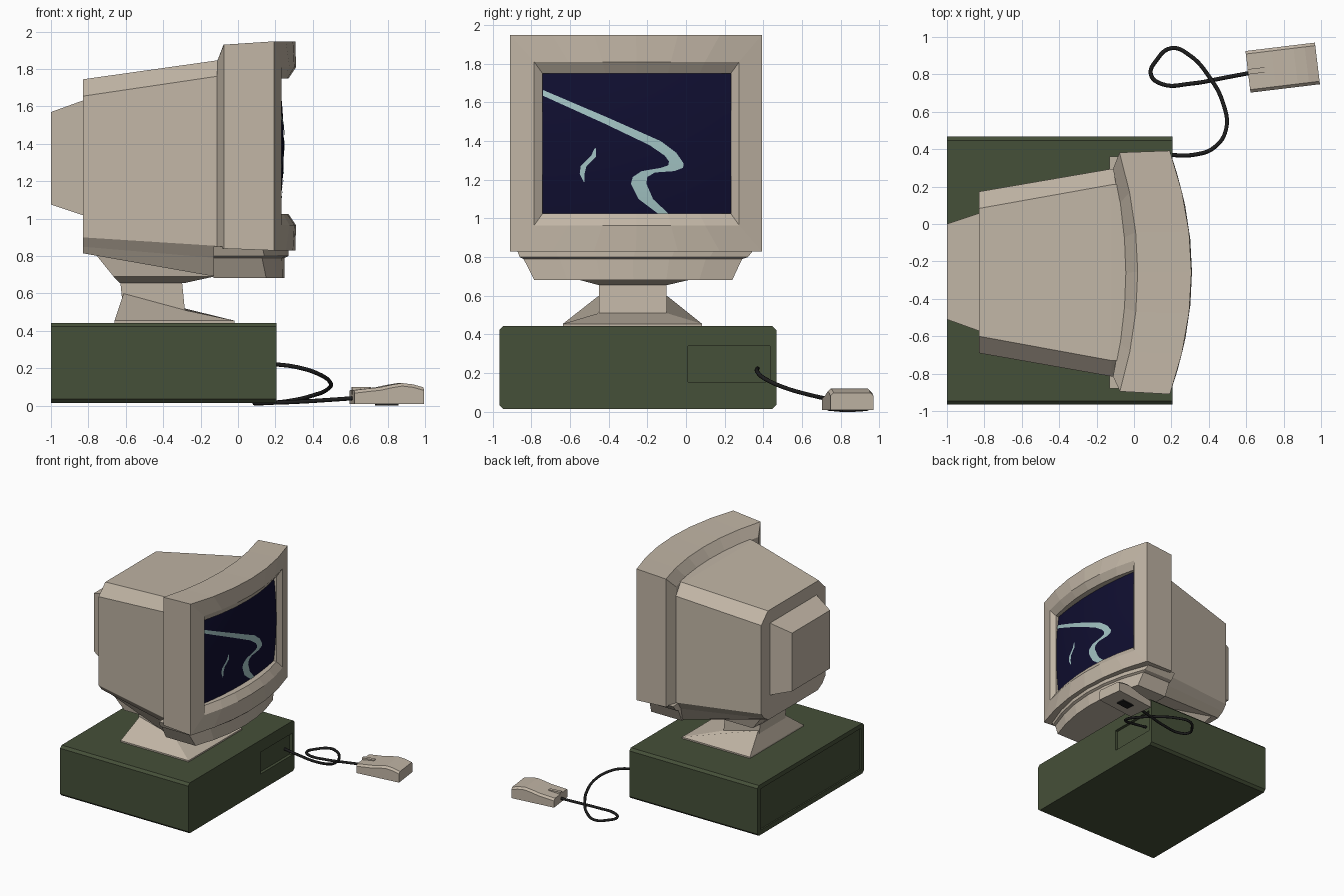
import bpy, bmesh, math
from mathutils import Matrix, Vector

if "Cube" in bpy.data.objects:
    bpy.data.objects.remove(bpy.data.objects["Cube"])


def material(name, rgb):
    m = bpy.data.materials.new(name)
    m.diffuse_color = (*rgb, 1)
    m.use_nodes = True
    m.node_tree.nodes["Principled BSDF"].inputs["Base Color"].default_value = m.diffuse_color
    return m


BEIGE = material("beige plastic", (0.53, 0.46, 0.375))
GREEN = material("dark green case", (0.060, 0.079, 0.040))
NAVY = material("navy screen", (0.005, 0.0045, 0.030))
TEAL = material("pale teal line", (0.37, 0.56, 0.56))
BLACK = material("black cable", (0.012, 0.012, 0.012))
CY = -0.26  # centre line of the monitor


def finish(name, bm, mat, fix=True):
    if fix:
        bmesh.ops.recalc_face_normals(bm, faces=bm.faces)
    me = bpy.data.meshes.new(name)
    bm.to_mesh(me)
    bm.free()
    me.materials.append(mat)
    ob = bpy.data.objects.new(name, me)
    bpy.context.collection.objects.link(ob)
    return ob


def loft(name, rings, mat, strip_caps=False):
    """Skin closed rings of equal point count and cap both ends."""
    bm = bmesh.new()
    vr = [[bm.verts.new(p) for p in r] for r in rings]
    n = len(vr[0])
    for a, b in zip(vr, vr[1:]):
        for i in range(n):
            j = (i + 1) % n
            bm.faces.new((a[i], a[j], b[j], b[i]))
    for r in (vr[0], vr[-1]):
        if strip_caps:
            for i in range(n // 2 - 1):
                bm.faces.new((r[i], r[i + 1], r[n - 2 - i], r[n - 1 - i]))
        else:
            bm.faces.new(r)
    return finish(name, bm, mat)


def rect(x0, x1, y0, y1, z):
    return [(x0, y0, z), (x1, y0, z), (x1, y1, z), (x0, y1, z)]


def box(name, x0, x1, y0, y1, z0, z1, mat):
    return loft(name, [rect(x0, x1, y0, y1, z0), rect(x0, x1, y0, y1, z1)], mat)


# --- computer case: prism with chamfered long edges and recessed panels
def case_ring(x, c=0.02, y0=-0.965, y1=0.467, z0=0.015, z1=0.443):
    return [(x, y0 + c, z0), (x, y1 - c, z0), (x, y1, z0 + c), (x, y1, z1 - c),
            (x, y1 - c, z1), (x, y0 + c, z1), (x, y0, z1 - c), (x, y0, z0 + c)]


case = loft("computer_case", [case_ring(-1), case_ring(0.207)], GREEN)
cutters = [box("drive_cutter", 0.182, 0.3, 0.01, 0.435, 0.155, 0.34, GREEN),
           box("rear_cutter", -1.1, -0.988, -0.925, 0.427, 0.055, 0.405, GREEN)]
for c in cutters:
    mod = case.modifiers.new("panel", 'BOOLEAN')
    mod.operation, mod.object, mod.solver = 'DIFFERENCE', c, 'EXACT'
    bpy.context.view_layer.objects.active = case
    bpy.ops.object.modifier_apply(modifier=mod.name)
    bpy.data.objects.remove(c)


# --- monitor bezel: curved frame with a sunken opening
def bezel_ring(y0, y1, z0, z1, xm, curve, n=6):
    ys = [y0 + (y1 - y0) * i / n for i in range(n + 1)]
    fx = lambda y: xm - curve * ((y - CY) / 0.65) ** 2
    return [(fx(y), y, z0) for y in ys] + [(fx(y), y, z1) for y in reversed(ys)]


loft("monitor_bezel", [
    bezel_ring(-0.742, 0.232, 1.025, 1.75, 0.16, 0.12),
    bezel_ring(-0.742, 0.232, 1.025, 1.75, 0.27, 0.12),
    bezel_ring(-0.785, 0.275, 0.965, 1.81, 0.31, 0.12),
    bezel_ring(-0.91, 0.392, 0.83, 1.948, 0.307, 0.115),
    bezel_ring(-0.895, 0.382, 0.84, 1.93, 0.02, 0.10),
    bezel_ring(-0.815, 0.295, 0.85, 1.84, -0.05, 0.085)], BEIGE, True)


# --- chin below the bezel
def chin_ring(y0, y1, z, xm, n=6):
    ys = [y0 + (y1 - y0) * i / n for i in range(n + 1)]
    return ([(xm - 0.13 * ((y - CY) / 0.6) ** 2, y, z) for y in ys]
            + [(-0.13, y1, z), (-0.13, y0, z)])


loft("monitor_chin", [
    chin_ring(-0.785, 0.24, 0.683, 0.25), chin_ring(-0.84, 0.29, 0.79, 0.25),
    chin_ring(-0.86, 0.32, 0.80, 0.27), chin_ring(-0.88, 0.36, 0.85, 0.27)], BEIGE)


# --- tapered tube housing and rear box
def body_ring(x, y0, y1, top, c, side, ledge, bottom, inset):
    half = [(y1 - c, top), (y1, top - c), (y1, side), (y1 - 0.04, ledge), (y1 - inset, bottom)]
    return ([(x, y, z) for y, z in half]
            + [(x, y0 + y1 - y, z) for y, z in reversed(half)])


loft("monitor_body", [
    body_ring(-0.83, -0.69, 0.173, 1.745, 0.09, 0.90, 0.85, 0.815, 0.10),
    body_ring(-0.12, -0.815, 0.295, 1.845, 0.085, 0.855, 0.79, 0.69, 0.06),
    body_ring(0.0, -0.815, 0.295, 1.85, 0.085, 0.85, 0.79, 0.69, 0.06)], BEIGE)
loft("monitor_rear_box", [
    [(x, y0, z0), (x, y1, z0), (x, y1, z1), (x, y0, z1)] for x, y0, y1, z0, z1 in
    ((-1.0, -0.51, 0.0, 1.075, 1.57), (-0.82, -0.575, 0.06, 1.015, 1.635))], BEIGE)

# --- swivel, neck and foot
loft("monitor_swivel", [
    rect(-0.63, -0.29, -0.45, -0.10, 0.655), rect(-0.665, -0.13, -0.58, 0.05, 0.69),
    rect(-0.77, -0.05, -0.6, 0.08, 0.82)], BEIGE)
loft("monitor_neck", [rect(-0.61, -0.28, -0.45, -0.10, 0.47),
                      rect(-0.63, -0.30, -0.45, -0.10, 0.67)], BEIGE)
foot_top = [(x, y, 0.60 if x < -0.5 else 0.51)
            for x, y, z in rect(-0.612, -0.28, -0.452, -0.098, 0)]
loft("monitor_foot", [rect(-0.66, -0.02, -0.637, 0.083, 0.44),
                      rect(-0.66, -0.02, -0.637, 0.083, 0.455), foot_top], BEIGE)


# --- bulging screen and its painted lines
def screen_x(y, z):
    return 0.245 - 0.045 * ((y - CY) / 0.485) ** 2 - 0.025 * ((z - 1.39) / 0.36) ** 2


def screen_sheet(name, rows, mat, lift=0.0):
    bm = bmesh.new()
    vr = [[bm.verts.new((screen_x(y, z) + lift, y, z)) for y, z in r] for r in rows]
    for a, b in zip(vr, vr[1:]):
        for i in range(len(a) - 1):
            bm.faces.new((a[i], a[i + 1], b[i + 1], b[i]))
    bmesh.ops.recalc_face_normals(bm, faces=bm.faces)
    if sum(f.normal.x for f in bm.faces) < 0:
        bmesh.ops.reverse_faces(bm, faces=bm.faces)
    return finish(name, bm, mat, False)


screen = screen_sheet("screen", [[(-0.75 + 0.99 * i / 24, 1.015 + 0.745 * j / 18)
                                  for i in range(25)] for j in range(19)], NAVY)
screen.data.shade_smooth()


def ribbon(name, pairs):
    """Plate between two edge lines, given as (y, z, y, z) pairs."""
    rows = []
    for a, b in zip(pairs, pairs[1:]):
        for k in range(6):
            p = [u + (v - u) * k / 6 for u, v in zip(a, b)]
            rows.append([(p[0], p[1]), (p[2], p[3])])
    rows.append([pairs[-1][:2], pairs[-1][2:]])
    screen_sheet(name, rows, TEAL, 0.004)


ribbon("screen_long_line", [
    (-0.74, 1.665, -0.74, 1.635), (-0.40, 1.52, -0.42, 1.49), (-0.13, 1.40, -0.19, 1.38),
    (-0.05, 1.34, -0.11, 1.325), (-0.012, 1.285, -0.088, 1.295), (-0.015, 1.262, -0.092, 1.275),
    (-0.06, 1.245, -0.13, 1.262), (-0.16, 1.238, -0.23, 1.245), (-0.20, 1.215, -0.275, 1.215),
    (-0.205, 1.18, -0.285, 1.18), (-0.17, 1.10, -0.245, 1.10), (-0.09, 1.025, -0.145, 1.025)])
ribbon("screen_short_line", [
    (-0.465, 1.365, -0.475, 1.36), (-0.465, 1.32, -0.49, 1.325), (-0.515, 1.27, -0.545, 1.27),
    (-0.525, 1.23, -0.55, 1.23), (-0.525, 1.19, -0.53, 1.19)])

# --- mouse: wavy chamfered top, turned slightly
PLACE = Matrix.Translation(Vector((0.795, 0.836, 0))) @ Matrix.Rotation(math.radians(6.9), 4, 'Z')


def mouse_ring(x, h, w=0.112, c=0.016):
    return [(x, -w, 0.01), (x, w, 0.01), (x, w, h - c), (x, w - c, h),
            (x, c - w, h), (x, -w, h - c)]


mouse = loft("mouse_body", [mouse_ring(x, h) for x, h in (
    (-0.187, 0.083), (-0.11, 0.092), (-0.05, 0.098), (0.01, 0.111), (0.07, 0.121),
    (0.13, 0.114), (0.187, 0.098))], BEIGE)
bump = box("mouse_cord_guard", -0.188, -0.085, -0.014, 0.014, 0.06, 0.101, BEIGE)
pad = box("mouse_foot", -0.06, 0.06, -0.035, 0.035, 0.0, 0.012, BLACK)
for ob in (mouse, bump, pad):
    ob.data.transform(PLACE)

# --- cable from drive panel to mouse
path = [(0.17, 0.37, 0.225), (0.32, 0.37, 0.205), (0.43, 0.41, 0.17), (0.493, 0.51, 0.125),
        (0.475, 0.65, 0.085), (0.40, 0.79, 0.055), (0.30, 0.90, 0.03), (0.20, 0.94, 0.017),
        (0.12, 0.875, 0.013), (0.09, 0.80, 0.013), (0.15, 0.748, 0.015), (0.30, 0.75, 0.02),
        (0.50, 0.785, 0.032), (0.64, 0.812, 0.042)]
cu = bpy.data.curves.new("mouse_cable", 'CURVE')
cu.dimensions = '3D'
cu.bevel_depth, cu.bevel_resolution, cu.resolution_u = 0.011, 2, 6
cu.use_fill_caps = True
sp = cu.splines.new('BEZIER')
sp.bezier_points.add(len(path) - 1)
for bp, p in zip(sp.bezier_points, path):
    bp.co = p
    bp.handle_left_type = bp.handle_right_type = 'AUTO'
cu.materials.append(BLACK)
cable = bpy.data.objects.new("mouse_cable", cu)
bpy.context.collection.objects.link(cable)
